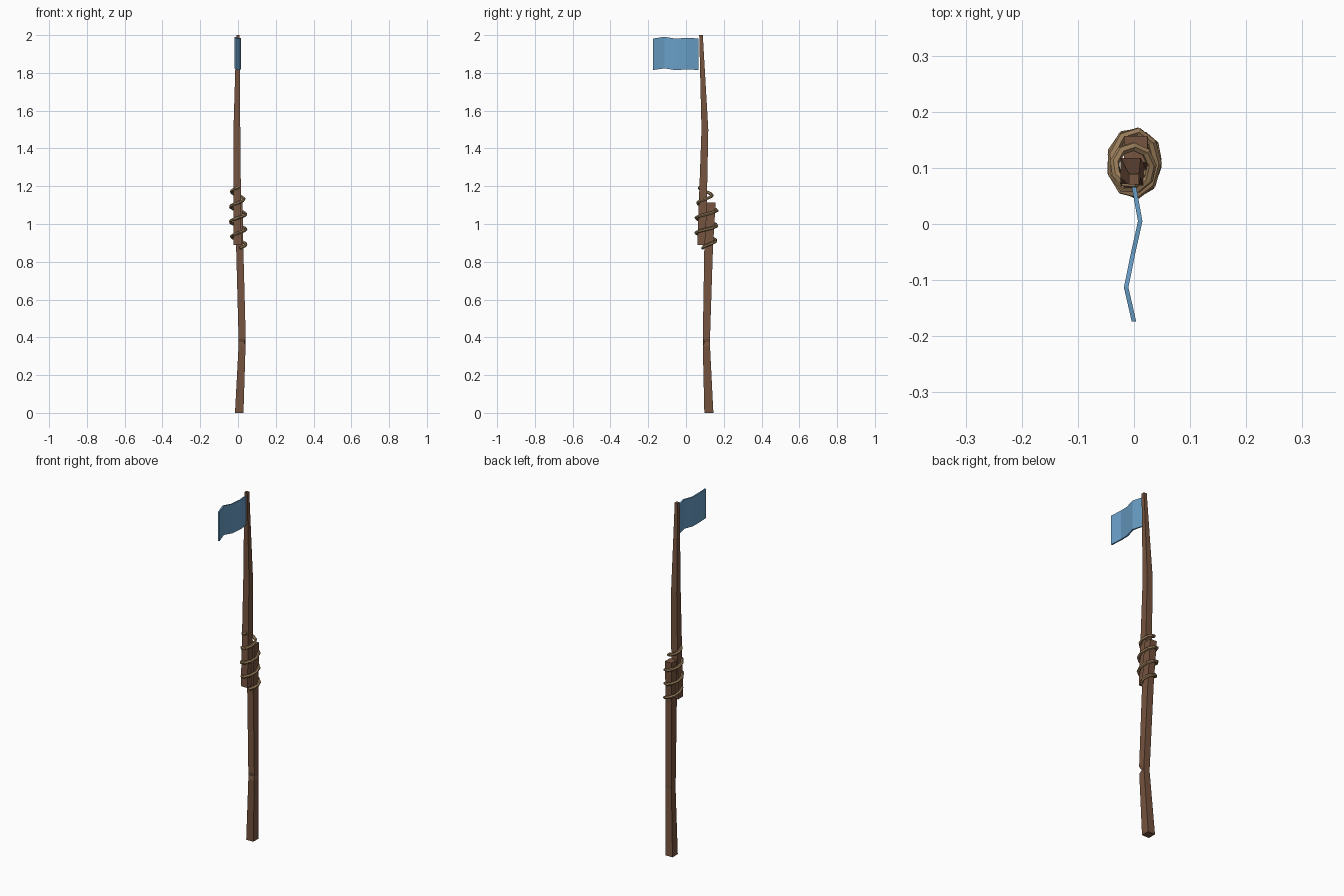
import bpy, bmesh, math

if "Cube" in bpy.data.objects:
    bpy.data.objects.remove(bpy.data.objects["Cube"])

def material(name, rgb):
    m = bpy.data.materials.new(name)
    m.diffuse_color = (*rgb, 1)
    m.use_nodes = True
    m.node_tree.nodes["Principled BSDF"].inputs["Base Color"].default_value = m.diffuse_color
    return m

wood = material("brown wood", (0.18, 0.088, 0.05))
twine = material("tan rope", (0.33, 0.21, 0.105))
cloth = material("blue cloth", (0.14, 0.34, 0.56))

def loft(name, rings, mat):
    """Skin a list of equal-sized point rings and cap both ends."""
    bm = bmesh.new()
    loops = [[bm.verts.new(p) for p in r] for r in rings]
    n = len(loops[0])
    for a, b in zip(loops, loops[1:]):
        for i in range(n):
            j = (i + 1) % n
            bm.faces.new((a[i], a[j], b[j], b[i]))
    bm.faces.new(loops[0][::-1])
    bm.faces.new(loops[-1])
    bmesh.ops.recalc_face_normals(bm, faces=bm.faces)
    me = bpy.data.meshes.new(name)
    bm.to_mesh(me)
    bm.free()
    me.materials.append(mat)
    ob = bpy.data.objects.new(name, me)
    bpy.context.collection.objects.link(ob)
    return ob

def section(z, x0, x1, y0, y1, chip=0.0):
    """Square pole section; chip pulls in the front right corner."""
    return [(x0, y0, z), (x1 - chip, y0 + chip, z), (x1, y1, z), (x0, y1, z)]

# Lower pole, bent, with a small chip at the bend
loft("lower_pole", [
    section(0.0, -0.016, 0.029, 0.097, 0.145),
    section(0.355, 0.003, 0.040, 0.089, 0.127),
    section(0.375, 0.004, 0.041, 0.089, 0.126, 0.009),
    section(0.395, 0.003, 0.041, 0.089, 0.127),
    section(0.88, -0.010, 0.028, 0.097, 0.143),
    section(1.115, -0.018, 0.024, 0.110, 0.157)], wood)

# Upper pole, tapering to the top
loft("upper_pole", [
    section(0.89, -0.024, 0.018, 0.060, 0.106),
    section(1.50, -0.024, 0.012, 0.082, 0.118),
    section(2.0, -0.009, 0.009, 0.070, 0.089)], wood)

# Rope lashing: winds round one pole, then both, then the upper pole
def lerp_keys(t, keys):
    for (t0, a), (t1, b) in zip(keys, keys[1:]):
        if t <= t1:
            f = max(0, (t - t0) / (t1 - t0))
            return [u + (v - u) * f for u, v in zip(a, b)]
    return keys[-1][1]

keys = [(-0.25, (0.010, 0.122, 0.032, 0.034)),
        (0.25, (0.008, 0.122, 0.034, 0.036)),
        (0.75, (0.000, 0.108, 0.042, 0.056)),
        (2.3, (0.000, 0.109, 0.041, 0.056)),
        (2.9, (-0.003, 0.102, 0.036, 0.038)),
        (3.8, (-0.004, 0.103, 0.029, 0.032))]

curve = bpy.data.curves.new("rope_path", 'CURVE')
curve.dimensions = '3D'
curve.bevel_depth = 0.0085
curve.bevel_resolution = 1
curve.use_fill_caps = True
steps = 37
spline = curve.splines.new('POLY')
spline.points.add(steps - 1)
for i, p in enumerate(spline.points):
    t = -0.25 + 4.05 * i / (steps - 1)
    cx, cy, rx, ry = lerp_keys(t, keys)
    a = 2 * math.pi * t
    p.co = (cx + rx * math.cos(a), cy + ry * math.sin(a), 0.892 + 0.08 * t, 1)
path = bpy.data.objects.new("rope_path", curve)
bpy.context.collection.objects.link(path)
bpy.context.view_layer.update()
me = bpy.data.meshes.new_from_object(path.evaluated_get(bpy.context.evaluated_depsgraph_get()))
bpy.data.objects.remove(path)
me.materials.clear()
me.materials.append(twine)
for f in me.polygons:
    f.use_smooth = False
    f.material_index = 0
rope = bpy.data.objects.new("rope_lashing", me)
bpy.context.collection.objects.link(rope)

# Waving flag
T = 0.004
wave = [(0.0, 0.066, 0.0), (0.011, 0.005, 0.004), (-0.002, -0.054, -0.001),
        (-0.014, -0.113, 0.009), (0.0, -0.174, 0.0)]
loft("flag", [[(x - T, y, 1.815 + dz), (x + T, y, 1.815 + dz),
               (x + T, y, 1.982 + dz), (x - T, y, 1.982 + dz)]
              for x, y, dz in wave], cloth)
